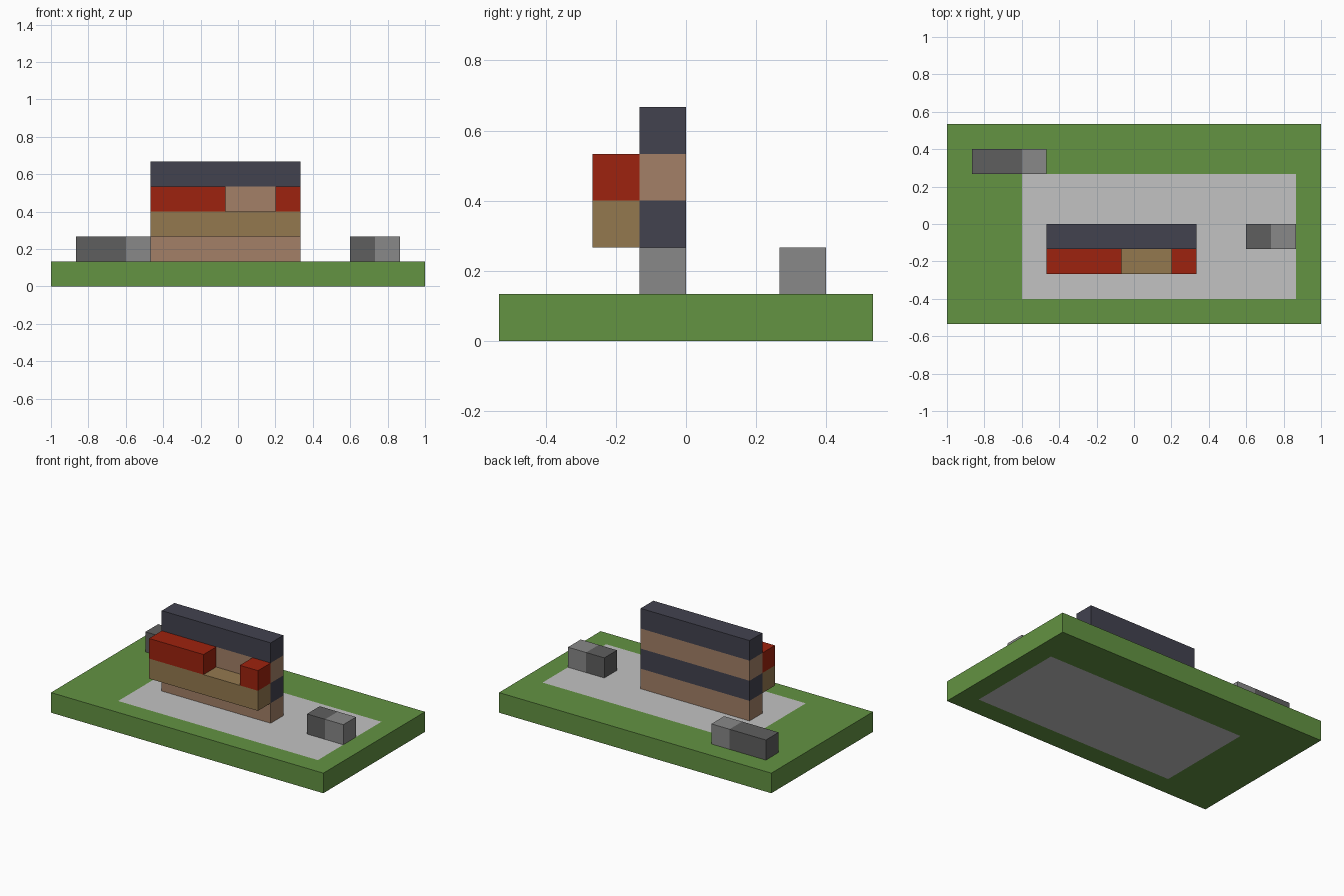
import bpy
import bmesh
from mathutils import Vector

U = 2 / 15  # one block

cube = bpy.data.objects.get("Cube")
if cube:
    bpy.data.objects.remove(cube, do_unlink=True)


def linear(c):
    c /= 255
    return c / 12.92 if c <= 0.04045 else ((c + 0.055) / 1.055) ** 2.4


def material(name, *rgb):
    colour = [linear(c) for c in rgb] + [1]
    mat = bpy.data.materials.new(name)
    mat.use_nodes = True
    mat.diffuse_color = colour
    mat.node_tree.nodes["Principled BSDF"].inputs["Base Color"].default_value = colour
    return mat


grass = material("grass green", 99, 147, 66)
paving = material("pale grey", 194, 194, 194)
dark_stone = material("dark grey", 95, 95, 95)
stone = material("mid grey", 136, 136, 136)
clay = material("clay brown", 163, 128, 103)
slate = material("slate blue", 66, 66, 79)
timber = material("timber tan", 148, 121, 79)
red = material("brick red", 158, 34, 14)


def block(name, low, high, mats, cuts=(), rule=lambda c: 0):
    """Box in block units, cut at (axis, position) planes, coloured by a rule on face centres."""
    low, high = Vector(low), Vector(high)
    bm = bmesh.new()
    bmesh.ops.create_cube(bm, size=1)
    for v in bm.verts:
        v.co = (low + high) / 2 + v.co * (high - low)
    for axis, pos in cuts:
        normal = Vector((0, 0, 0))
        normal[axis] = 1
        bmesh.ops.bisect_plane(bm, geom=bm.verts[:] + bm.edges[:] + bm.faces[:],
                               plane_co=normal * pos, plane_no=normal)
    for f in bm.faces:
        f.material_index = rule(f.calc_center_median())
    bmesh.ops.scale(bm, vec=(U, U, U), verts=bm.verts)
    mesh = bpy.data.meshes.new(name)
    bm.to_mesh(mesh)
    bm.free()
    for m in mats:
        mesh.materials.append(m)
    obj = bpy.data.objects.new(name, mesh)
    bpy.context.collection.objects.link(obj)
    return obj


# Ground slab with a paved rectangle showing on top and underneath
block("ground_slab", (-7.5, -4, 0), (7.5, 4, 1), [grass, paving],
      cuts=[(0, -4.5), (0, 6.5), (1, -3), (1, 2)],
      rule=lambda c: int(-4.5 < c.x < 6.5 and -3 < c.y < 2))

# Upright wall in alternating one-block bands
block("striped_wall", (-3.5, -1, 1), (2.5, 0, 5), [clay, slate],
      cuts=[(2, 2), (2, 3), (2, 4)],
      rule=lambda c: int(c.z - 0.001) % 2 == 0 and 1 or 0)

# Overhanging ledge with two red blocks on it
block("ledge", (-3.5, -2, 2), (2.5, -1, 3), [timber])
block("long_red_block", (-3.5, -2, 3), (-0.5, -1, 4), [red])
block("short_red_block", (1.5, -2, 3), (2.5, -1, 4), [red])

# Two-tone stones, dark at the right-hand end
for name, start, split, end, y in (("back_stone", -6.5, -4.5, -3.5, 2),
                                   ("side_stone", 4.5, 5.5, 6.5, -1)):
    block(name, (start, y, 1), (end, y + 1, 2), [dark_stone, stone],
          cuts=[(0, split)], rule=lambda c: int(c.x > split))
